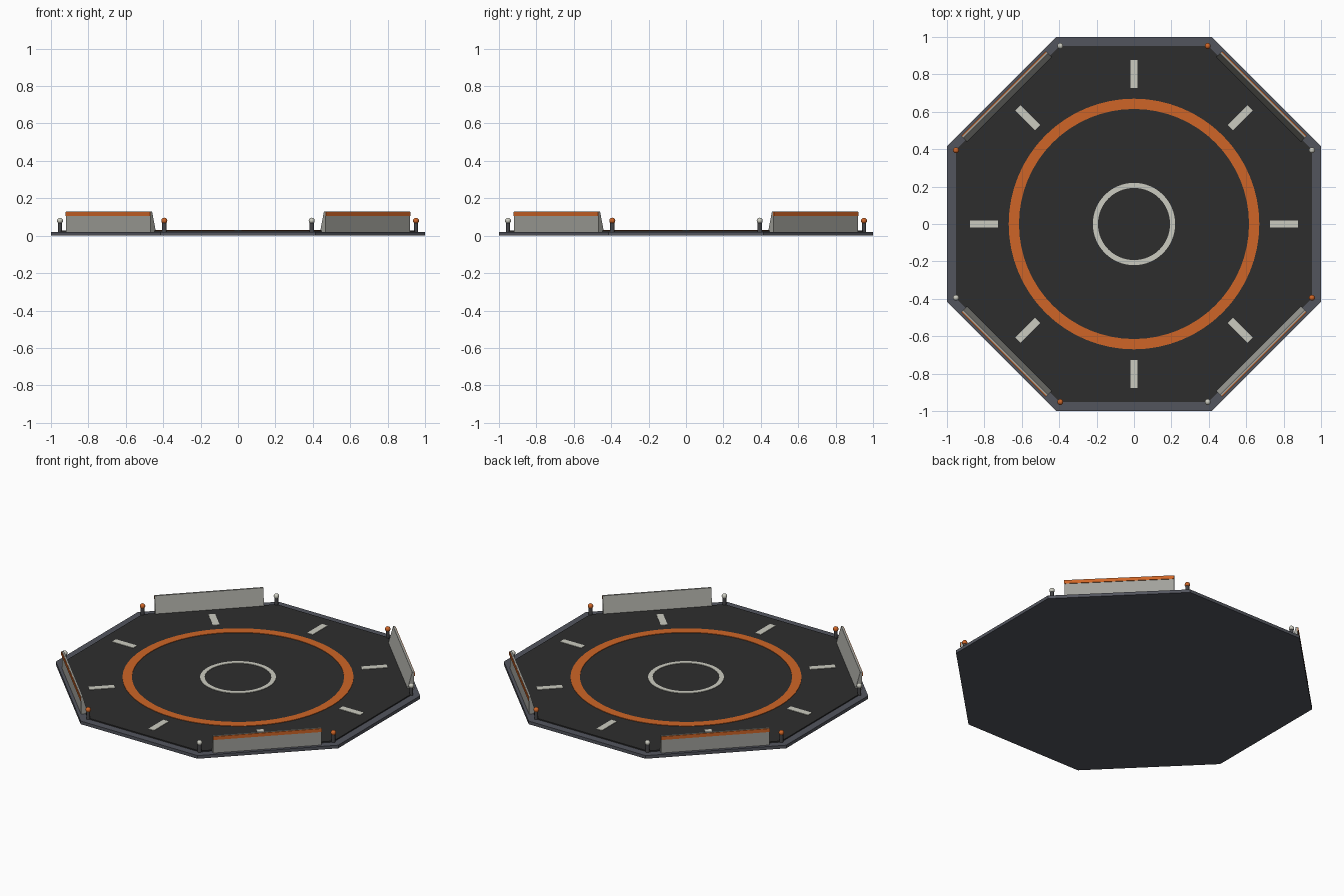
import bpy, bmesh, math
from mathutils import Matrix, Vector

cube = bpy.data.objects.get("Cube")
if cube:
    bpy.data.objects.remove(cube, do_unlink=True)


def material(name, r, g, b):
    m = bpy.data.materials.new(name)
    m.use_nodes = True
    m.diffuse_color = (r, g, b, 1)
    m.node_tree.nodes["Principled BSDF"].inputs["Base Color"].default_value = (r, g, b, 1)
    return m


STEEL = material("blue grey steel", 0.085, 0.09, 0.11)
ASPHALT = material("asphalt", 0.027, 0.027, 0.027)
WHITE = material("off white paint", 0.6, 0.6, 0.53)
ORANGE = material("orange paint", 0.62, 0.13, 0.02)
GREY = material("grey panel", 0.36, 0.36, 0.33)
DARK = material("dark post", 0.06, 0.06, 0.065)

DECK_TOP = 0.027
PAINT_TOP = DECK_TOP + 0.003


def finish(name, bm, mat, smooth=False):
    bmesh.ops.recalc_face_normals(bm, faces=bm.faces)
    mesh = bpy.data.meshes.new(name)
    bm.to_mesh(mesh)
    bm.free()
    mesh.materials.append(mat)
    for p in mesh.polygons:
        p.use_smooth = smooth
    ob = bpy.data.objects.new(name, mesh)
    bpy.context.collection.objects.link(ob)
    return ob


def turn(angle):
    return Matrix.Rotation(angle, 4, "Z")


def prism(name, radius, z0, z1, sides, mat, centre=(0, 0), angle=0.0):
    bm = bmesh.new()
    place = Matrix.Translation((*centre, (z0 + z1) / 2)) @ turn(angle)
    bmesh.ops.create_cone(bm, cap_ends=True, segments=sides, radius1=radius,
                          radius2=radius, depth=z1 - z0, matrix=place)
    return finish(name, bm, mat)


def box(name, size, centre, mat, angle=0.0):
    bm = bmesh.new()
    place = turn(angle) @ Matrix.Translation(centre) @ Matrix.Diagonal((*size, 1))
    bmesh.ops.create_cube(bm, size=1, matrix=place)
    return finish(name, bm, mat)


def ring(name, inner, outer, mat, sides=64):
    # Spin a small rectangular section round the centre
    bm = bmesh.new()
    section = [bm.verts.new(p) for p in ((inner, 0, DECK_TOP), (outer, 0, DECK_TOP),
                                         (outer, 0, PAINT_TOP), (inner, 0, PAINT_TOP))]
    edges = [bm.edges.new((section[i], section[(i + 1) % 4])) for i in range(4)]
    bmesh.ops.spin(bm, geom=section + edges, cent=(0, 0, 0), axis=(0, 0, 1),
                   angle=math.tau, steps=sides, use_merge=True)
    return finish(name, bm, mat)


def wedge(name, profile, half, mat, angle):
    # Extrude a radial (distance, height) profile along the pad edge
    bm = bmesh.new()
    face = bm.faces.new([bm.verts.new((d, -half, z)) for d, z in profile])
    new = bmesh.ops.extrude_face_region(bm, geom=[face])["geom"]
    bmesh.ops.translate(bm, verts=[v for v in new if isinstance(v, bmesh.types.BMVert)],
                        vec=(0, 2 * half, 0))
    bmesh.ops.transform(bm, matrix=turn(angle), verts=bm.verts)
    return finish(name, bm, mat)


# Octagonal base and deck
EIGHTH = math.pi / 4
to_corner = 1 / math.cos(EIGHTH / 2)
prism("base_rim", to_corner, 0, 0.02, 8, STEEL, angle=EIGHTH / 2)
prism("deck", 0.953 * to_corner, 0.015, DECK_TOP, 8, ASPHALT, angle=EIGHTH / 2)

# Painted rings
ring("outer_ring", 0.615, 0.67, ORANGE)
ring("inner_ring", 0.193, 0.22, WHITE)

for i in range(8):
    # Radial dash on every side
    box(f"radial_dash_{i + 1}", (0.15, 0.04, 0.003),
        (0.803, 0, DECK_TOP + 0.0015), WHITE, i * EIGHTH)

    # Corner post with alternating lamp colours
    spot = turn((i + 0.5) * EIGHTH) @ Vector((1.03, 0, 0))
    prism(f"lamp_post_{i + 1}", 0.011, 0.015, 0.072, 12, DARK, centre=spot.xy)
    bm = bmesh.new()
    bmesh.ops.create_uvsphere(bm, u_segments=16, v_segments=10, radius=0.016,
                              matrix=Matrix.Translation((spot.x, spot.y, 0.08)))
    finish(f"lamp_{i + 1}", bm, ORANGE if i % 2 else WHITE, smooth=True)

    # Deflector wall and its orange strip on diagonal sides
    if i % 2:
        wedge(f"deflector_wall_{i + 1}",
              [(0.94, 0.018), (0.981, 0.018), (0.981, 0.13), (0.97, 0.13)],
              0.32, GREY, i * EIGHTH)
        box(f"wall_strip_{i + 1}", (0.006, 0.64, 0.022), (0.982, 0, 0.116),
            ORANGE, i * EIGHTH)
